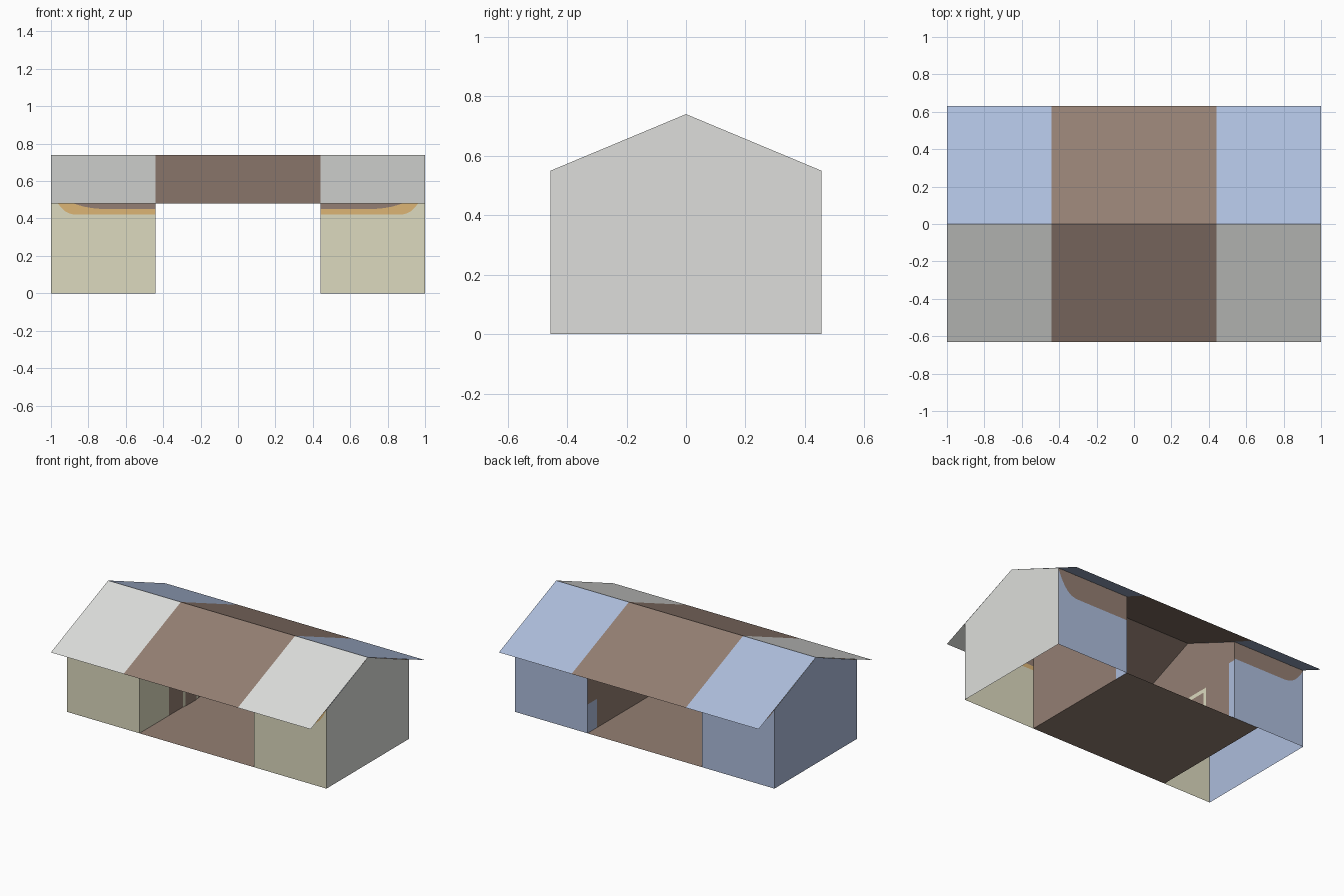
import bpy, bmesh
from mathutils import Vector

cube = bpy.data.objects.get("Cube")
if cube:
    bpy.data.objects.remove(cube, do_unlink=True)


def material(name, rgb):
    """Flat colour given in 0-255 display values, stored as linear."""
    lin = [((c / 255 + 0.055) / 1.055) ** 2.4 for c in rgb] + [1.0]
    m = bpy.data.materials.new(name)
    m.use_nodes = True
    m.diffuse_color = lin
    bsdf = m.node_tree.nodes["Principled BSDF"]
    bsdf.inputs["Base Color"].default_value = lin
    bsdf.inputs["Roughness"].default_value = 0.9
    return m


GREY, BROWN, BLUE, KHAKI, OCHRE = range(5)
PALETTE = [material("pale_grey", (221, 222, 219)),
           material("timber_brown", (148, 127, 115)),
           material("light_blue", (173, 189, 220)),
           material("khaki", (220, 218, 191)),
           material("ochre", (220, 181, 117))]

# Main dimensions
END, ROOM = 1.0, 0.44
WALL_Y, EAVE_Y = 0.455, 0.63
WALL_Z, RIDGE_Z, EAVE_Z = 0.55, 0.74, 0.48


def sheet(name, polys, facing):
    """Object made of flat polygons, each (points, colour), turned towards facing."""
    bm = bmesh.new()
    for points, colour in polys:
        f = bm.faces.new([bm.verts.new(p) for p in points])
        f.material_index = colour
        f.normal_update()
        if f.normal.dot(Vector(facing)) < 0:
            f.normal_flip()
    bmesh.ops.remove_doubles(bm, verts=bm.verts, dist=0.0005)
    return finish(name, bm)


def finish(name, bm):
    mesh = bpy.data.meshes.new(name)
    bm.to_mesh(mesh)
    bm.free()
    for m in PALETTE:
        mesh.materials.append(m)
    obj = bpy.data.objects.new(name, mesh)
    bpy.context.collection.objects.link(obj)
    return obj


def gable(name, x, facing, rule, cuts=()):
    """Five-sided cross wall, cut along planes and coloured by a rule on (y, z)."""
    bm = bmesh.new()
    outline = [(-WALL_Y, 0), (WALL_Y, 0), (WALL_Y, WALL_Z), (0, RIDGE_Z), (-WALL_Y, WALL_Z)]
    face = bm.faces.new([bm.verts.new((x, y, z)) for y, z in outline])
    face.normal_update()
    if face.normal.x * facing < 0:
        face.normal_flip()
    for axis, value in cuts:
        co = (x, value, 0) if axis == "y" else (x, 0, value)
        no = (0, 1, 0) if axis == "y" else (0, 0, 1)
        bmesh.ops.bisect_plane(bm, geom=bm.verts[:] + bm.edges[:] + bm.faces[:],
                               plane_co=co, plane_no=no)
    for f in bm.faces:
        c = f.calc_center_median()
        f.material_index = rule(c.y, c.z)
    return finish(name, bm)


def long_wall(name, side, y, layers):
    """Room wall with painted bands whose lower edges curve up at the outer corner."""
    def edge(base, radius, x):
        d = END - x
        return base + (WALL_Z - base) * max(0, 1 - d / radius) ** 2.5

    steps = 16
    xs = [ROOM + (END - ROOM) * (1 - (1 - i / steps) ** 2) for i in range(steps + 1)]
    polys = []
    for a, b in zip(xs, xs[1:]):
        low_a = low_b = 0
        for i, (colour, _, _) in enumerate(layers):
            if i + 1 < len(layers):
                _, base, radius = layers[i + 1]
                top_a, top_b = edge(base, radius, a), edge(base, radius, b)
            else:
                top_a = top_b = WALL_Z
            pts = [(side * a, y, low_a), (side * b, y, low_b)]
            if top_b - low_b > 0.001:
                pts.append((side * b, y, top_b))
            if top_a - low_a > 0.001:
                pts.append((side * a, y, top_a))
            if len(pts) > 2:
                polys.append((pts, colour))
            low_a, low_b = top_a, top_b
    return sheet(name, polys, (0, y, 0))


# Roof slopes, with a brown middle bay
for label, s, colour in (("front", -1, GREY), ("back", 1, BLUE)):
    bays = [(-END, -ROOM, colour), (-ROOM, ROOM, BROWN), (ROOM, END, colour)]
    polys = [([(a, 0, RIDGE_Z), (b, 0, RIDGE_Z), (b, s * EAVE_Y, EAVE_Z), (a, s * EAVE_Y, EAVE_Z)], c)
             for a, b, c in bays]
    sheet(label + "_roof", polys, (0, s, 1))

# Front and back walls of both rooms
for label, side, back_band in (("left", 1, 0.38), ("right", -1, 0.43)):
    long_wall("front_wall_" + label, side, -WALL_Y,
              [(KHAKI, 0, 0), (OCHRE, 0.42, 0.14), (BROWN, 0.45, 0.32)])
    long_wall("back_wall_" + label, side, WALL_Y, [(BLUE, 0, 0), (BROWN, back_band, 0.16)])

# End walls
gable("end_wall_left", END, 1, lambda y, z: GREY)
gable("end_wall_right", -END, -1, lambda y, z: BLUE)

# Partitions beside the open passage
gable("partition_left", ROOM, -1,
      lambda y, z: BLUE if y > 0.35 and z < 0.2 else BROWN,
      (("y", 0.35), ("z", 0.2)))
gable("partition_right", -ROOM, 1,
      lambda y, z: KHAKI if y < -0.13 and z < 0.42 else
      BLUE if y > 0.4 and z < 0.42 else BROWN,
      (("y", -0.13), ("y", 0.4), ("z", 0.42)))

# Passage floor, running a little way under the right room
sheet("passage_floor", [([(-0.63, -WALL_Y, 0), (ROOM, -WALL_Y, 0),
                          (ROOM, WALL_Y, 0), (-0.63, WALL_Y, 0)], BROWN)], (0, 0, 1))


# Small framed door on the right partition
def plate(name, y0, y1, z1, x, colour):
    sheet(name, [([(x, y0, 0.002), (x, y1, 0.002), (x, y1, z1), (x, y0, z1)], colour)], (1, 0, 0))


plate("door_frame", 0.02, 0.18, 0.34, -ROOM + 0.004, KHAKI)
plate("door_panel", 0.04, 0.16, 0.31, -ROOM + 0.008, BROWN)
